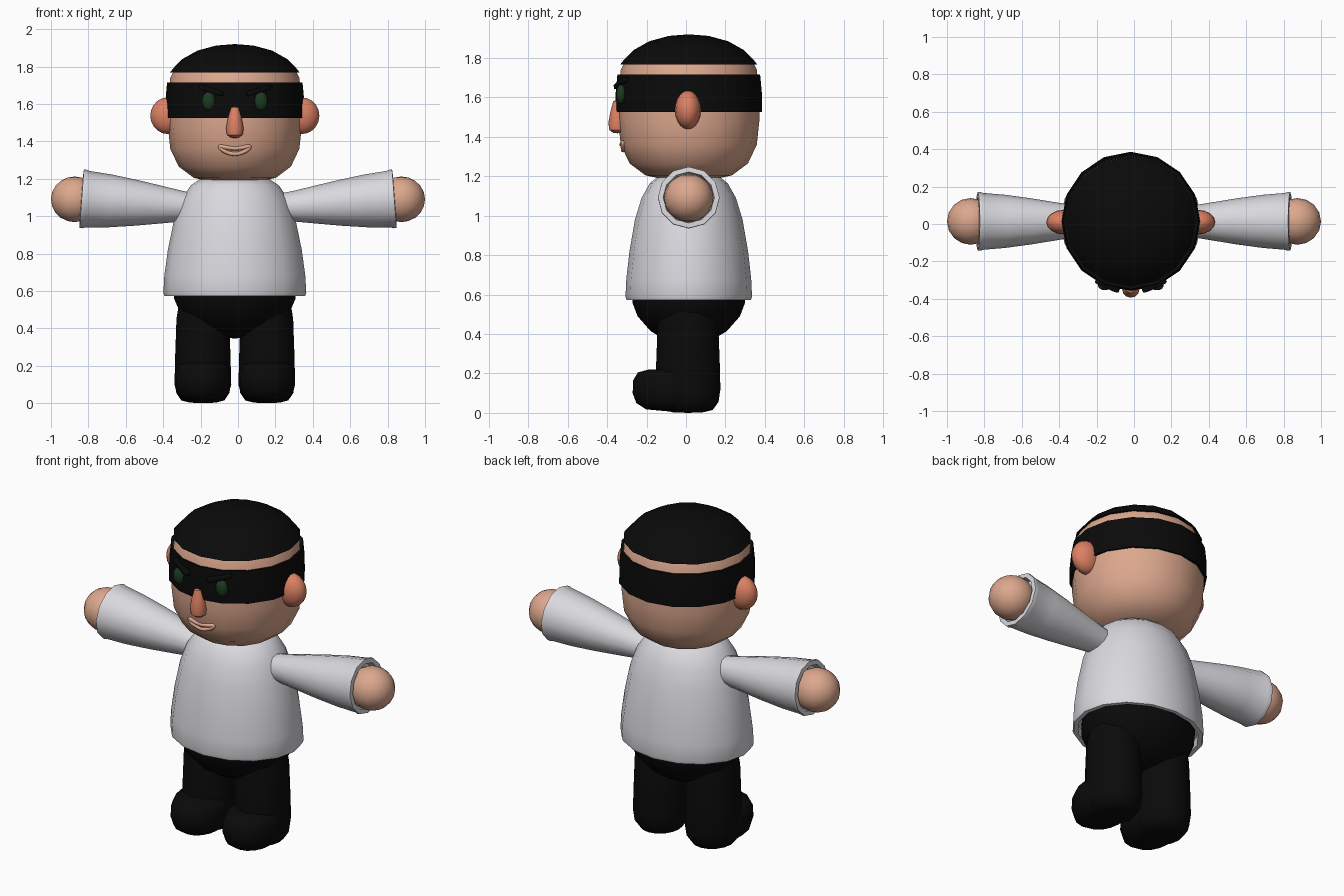
import bpy, bmesh, math
from mathutils import Matrix, Vector

cube = bpy.data.objects.get("Cube")
if cube:
    bpy.data.objects.remove(cube, do_unlink=True)

CX, CY = -0.017, 0.014   # body axis


def material(name, rgb):
    m = bpy.data.materials.new(name)
    m.use_nodes = True
    m.diffuse_color = (*rgb, 1)
    m.node_tree.nodes["Principled BSDF"].inputs["Base Color"].default_value = (*rgb, 1)
    return m


SKIN = material("skin", (0.72, 0.39, 0.27))
FLUSH = material("flushed skin", (0.72, 0.22, 0.125))
WHITE = material("shirt white", (0.70, 0.69, 0.73))
BLACK = material("black cloth", (0.003, 0.003, 0.003))
GREEN = material("dark green", (0.012, 0.042, 0.014))


def finish(bm, name, mat, matrix=Matrix(), angle=40):
    bmesh.ops.remove_doubles(bm, verts=bm.verts, dist=0.0005)
    bm.transform(matrix)
    bmesh.ops.recalc_face_normals(bm, faces=bm.faces)
    mesh = bpy.data.meshes.new(name)
    bm.to_mesh(mesh)
    bm.free()
    mesh.materials.append(mat)
    ob = bpy.data.objects.new(name, mesh)
    bpy.context.collection.objects.link(ob)
    bpy.ops.object.select_all(action="DESELECT")
    bpy.context.view_layer.objects.active = ob
    ob.select_set(True)
    bpy.ops.object.shade_smooth_by_angle(angle=math.radians(angle))
    return ob


def lathe(name, mat, profile, sides, matrix, closed=False, angle=40):
    """Spin (radius, height) points around z, then place the result."""
    bm = bmesh.new()
    vs = [bm.verts.new((r, 0, z)) for r, z in profile]
    pairs = list(zip(vs, vs[1:])) + ([(vs[-1], vs[0])] if closed else [])
    es = [bm.edges.new(p) for p in pairs]
    bmesh.ops.spin(bm, geom=vs + es, axis=(0, 0, 1), cent=(0, 0, 0),
                   angle=math.tau, steps=sides)
    return finish(bm, name, mat, matrix, angle)


def place(x, y, z=0, scale=(1, 1, 1), rot=Matrix()):
    return Matrix.Translation((x, y, z)) @ rot @ Matrix.Diagonal((*scale, 1))


def ball(name, mat, matrix, sides=16, rings=10):
    bm = bmesh.new()
    bmesh.ops.create_uvsphere(bm, u_segments=sides, v_segments=rings, radius=1)
    return finish(bm, name, mat, matrix, 60)


axis = place(CX, CY)

# Head, cap and mask band
lathe("head", SKIN, [(0, 1.18), (0.12, 1.183), (0.22, 1.205), (0.30, 1.265), (0.345, 1.36),
                     (0.358, 1.48), (0.358, 1.62), (0.345, 1.74), (0.32, 1.79), (0, 1.85)],
      16, axis)
lathe("cap", BLACK, [(0, 1.92), (0.10, 1.912), (0.20, 1.885), (0.28, 1.84), (0.325, 1.795),
                     (0.347, 1.768), (0.31, 1.775), (0, 1.78)], 16, axis)
lathe("mask_band", BLACK, [(0.372, 1.525), (0.371, 1.62), (0.362, 1.715),
                           (0.335, 1.712), (0.335, 1.53)], 16, axis, closed=True)

# Shirt with a hollow hem, and the hips beneath it
lathe("shirt", WHITE, [(0, 1.20), (0.19, 1.195), (0.235, 1.165), (0.285, 1.09), (0.325, 0.98),
                       (0.358, 0.82), (0.377, 0.68), (0.382, 0.59), (0.376, 0.573),
                       (0.35, 0.573), (0.345, 0.62), (0, 0.63)],
      16, place(CX, CY, scale=(1, 0.84, 1)))
lathe("hips", BLACK, [(0, 0.66), (0.325, 0.64), (0.325, 0.56), (0.295, 0.49), (0.22, 0.415),
                      (0.12, 0.362), (0, 0.345)], 16, place(CX, CY, scale=(1, 0.88, 1)))

# Face: nose, eyes, brows and mouth
lathe("nose", FLUSH, [(0, 1.59), (0.022, 1.58), (0.036, 1.53), (0.047, 1.47),
                      (0.042, 1.435), (0.022, 1.42), (0, 1.418)],
      12, place(CX, -0.347))
for side, s in (("left", 1), ("right", -1)):
    ball(side + "_eye", GREEN, place(CX + s * 0.14, -0.328, 1.615, (0.036, 0.026, 0.05)))
    bm = bmesh.new()
    bmesh.ops.create_cube(bm, size=1)
    bmesh.ops.bevel(bm, geom=bm.edges[:], offset=0.2, segments=2, affect="EDGES", profile=0.5)
    turn = Matrix.Rotation(s * 0.42, 4, "Z") @ Matrix.Rotation(-s * 0.3, 4, "Y")
    finish(bm, side + "_brow", BLACK,
           place(CX + s * 0.125, -0.328, 1.672, (0.14, 0.035, 0.026), turn), 60)

path = bpy.data.curves.new("mouth", "CURVE")
path.dimensions = "3D"
path.bevel_depth = 0.011
path.bevel_resolution = 2
path.resolution_u = 2
spline = path.splines.new("POLY")
COUNT = 24
spline.points.add(COUNT - 1)
spline.use_cyclic_u = True
for i, p in enumerate(spline.points):
    a = math.tau * i / COUNT
    x = 0.08 * math.cos(a)
    z = 1.347 + 0.015 * math.sin(a) + 3.6 * x * x
    y = CY - math.sqrt(0.345 ** 2 - x * x) + (0.012 if z < 1.34 else 0.004)
    p.co = (CX + x, y, z, 1)
path.materials.append(SKIN)
mouth = bpy.data.objects.new("mouth", path)
bpy.context.collection.objects.link(mouth)

# Paired parts
ARM = [(0, 0.18), (0.07, 0.19), (0.082, 0.30), (0.102, 0.42), (0.123, 0.55), (0.142, 0.69),
       (0.152, 0.81), (0.157, 0.822), (0.156, 0.838), (0.13, 0.84), (0.124, 0.80), (0, 0.79)]
LEG = [(0, 0.56), (0.125, 0.55), (0.141, 0.45), (0.148, 0.25), (0.151, 0.12),
       (0.142, 0.055), (0.115, 0.015), (0.07, 0.003), (0, 0)]
FOOT = [(0, 0.222), (0.09, 0.22), (0.132, 0.205), (0.150, 0.165), (0.152, 0.10),
        (0.138, 0.05), (0.10, 0.018), (0, 0.006)]
for side, s in (("left", 1), ("right", -1)):
    ball(side + "_ear", FLUSH, place(CX + s * 0.358, 0.01, 1.537, (0.094, 0.066, 0.098)))

    # Sleeve runs outward and rises slightly toward the cuff
    out = Vector((s, 0, 0.075)).normalized()
    rot = out.to_track_quat("Z", "Y").to_matrix().to_4x4()
    lathe(side + "_sleeve", WHITE, ARM, 12, place(0, CY, 1.03, rot=rot))
    ball(side + "_hand", SKIN, place(s * 0.873, CY, 1.09, (0.127, 0.125, 0.122)))

    x = CX + s * 0.171
    lathe(side + "_leg", BLACK, LEG, 16, place(x, 0.01, scale=(1, 1.09, 1)), angle=60)
    lathe(side + "_foot", BLACK, FOOT, 16, place(x, -0.07, scale=(1, 1.32, 1)), angle=60)
